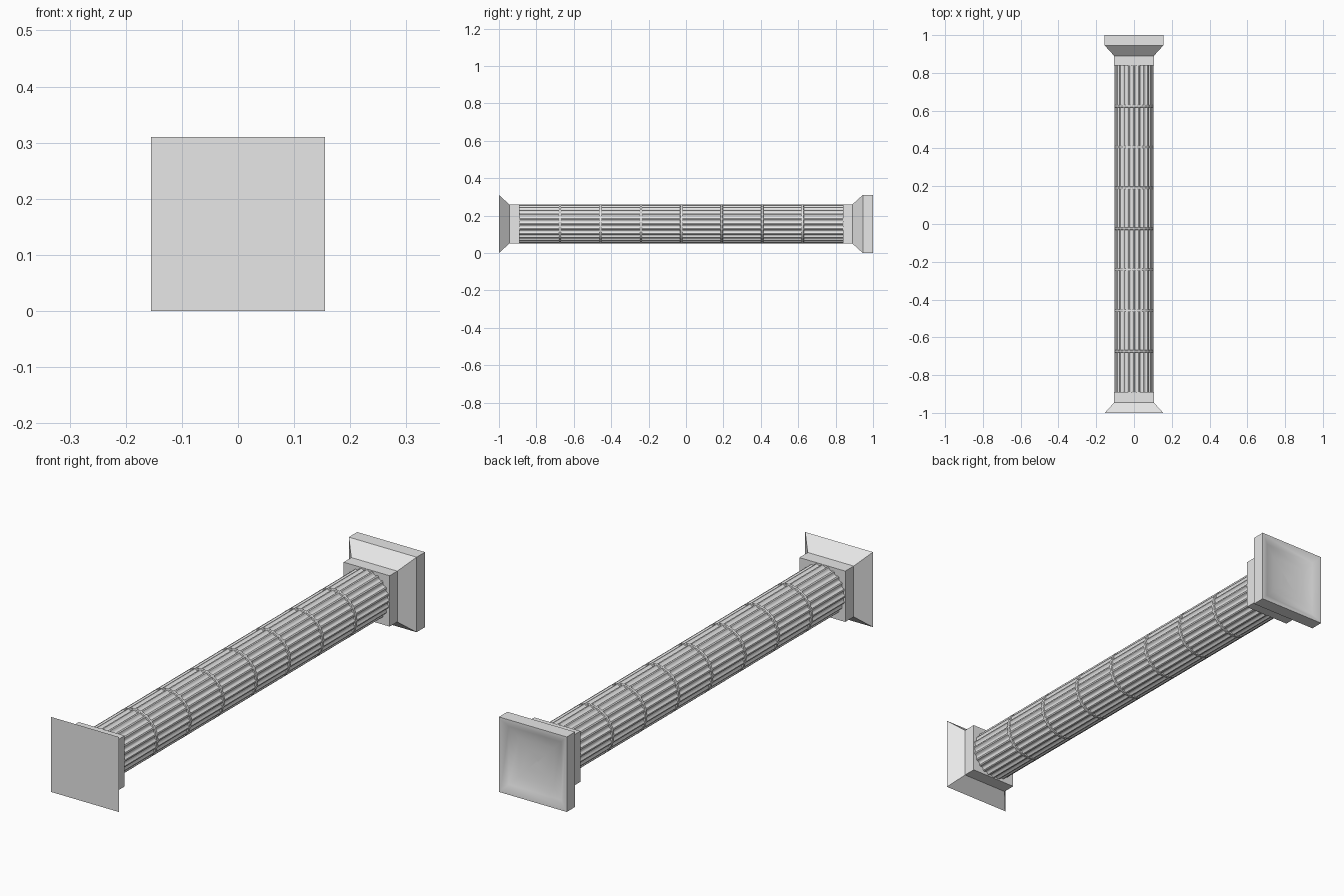
import bpy, bmesh, math

if "Cube" in bpy.data.objects:
    bpy.data.objects.remove(bpy.data.objects["Cube"], do_unlink=True)

CENTRE_Z = 0.155
RADIUS = 0.104
FLUTES = 24
DRUMS = 8

# Single stone colour
stone = bpy.data.materials.new("pale_grey_stone")
stone.use_nodes = True
colour = (0.8, 0.8, 0.8, 1)
stone.diffuse_color = colour
stone.node_tree.nodes["Principled BSDF"].inputs["Base Color"].default_value = colour


def square(h):
    return [(-h, -h), (h, -h), (h, h), (-h, h)]


def shaft_outline(depth):
    """Round outline with evenly spaced scooped flutes of the given depth."""
    points = []
    step = math.tau / FLUTES
    segments = 6
    for i in range(FLUTES):
        for k in range(segments + 1):
            t = k / segments
            angle = step * (i + 0.1 + 0.8 * t)
            r = RADIUS - depth * math.sin(math.pi * t)
            points.append((r * math.cos(angle), r * math.sin(angle)))
    return points


def loft(name, sections):
    """Skin a closed solid through outlines placed along y."""
    bm = bmesh.new()
    rings = [[bm.verts.new((x, y, CENTRE_Z + z)) for x, z in outline]
             for y, outline in sections]
    for a, b in zip(rings, rings[1:]):
        for i in range(len(a)):
            j = (i + 1) % len(a)
            bm.faces.new((a[i], a[j], b[j], b[i]))
    bm.faces.new(rings[0])
    bm.faces.new(rings[-1])
    bmesh.ops.recalc_face_normals(bm, faces=bm.faces)
    mesh = bpy.data.meshes.new(name)
    bm.to_mesh(mesh)
    bm.free()
    mesh.materials.append(stone)
    obj = bpy.data.objects.new(name, mesh)
    bpy.context.collection.objects.link(obj)
    bpy.ops.object.select_all(action='DESELECT')
    obj.select_set(True)
    bpy.context.view_layer.objects.active = obj
    bpy.ops.object.shade_smooth_by_angle(angle=math.radians(30))
    return obj


# Flared capital with a flat front face
loft("capital", [(y, square(h)) for y, h in
                 [(-1, 0.155), (-0.945, 0.105), (-0.89, 0.105)]])

# Stepped base with a shallow dished underside
loft("base", [(y, square(h)) for y, h in
              [(0.84, 0.105), (0.89, 0.105), (0.945, 0.155), (1, 0.155),
               (1, 0.147), (0.986, 0.12), (0.976, 0.08),
               (0.972, 0.04), (0.97, 0.003)]])

# Fluted shaft, with a plain band at each joint between drums
plain, fluted = shaft_outline(0), shaft_outline(0.007)
start, end = -0.895, 0.845
length = (0.84 + 0.89) / DRUMS
sections = [(start, fluted)]
for i in range(1, DRUMS):
    y = -0.89 + i * length
    sections += [(y - 0.006, fluted), (y - 0.005, plain),
                 (y + 0.005, plain), (y + 0.006, fluted)]
sections.append((end, fluted))
loft("fluted_shaft", sections)
